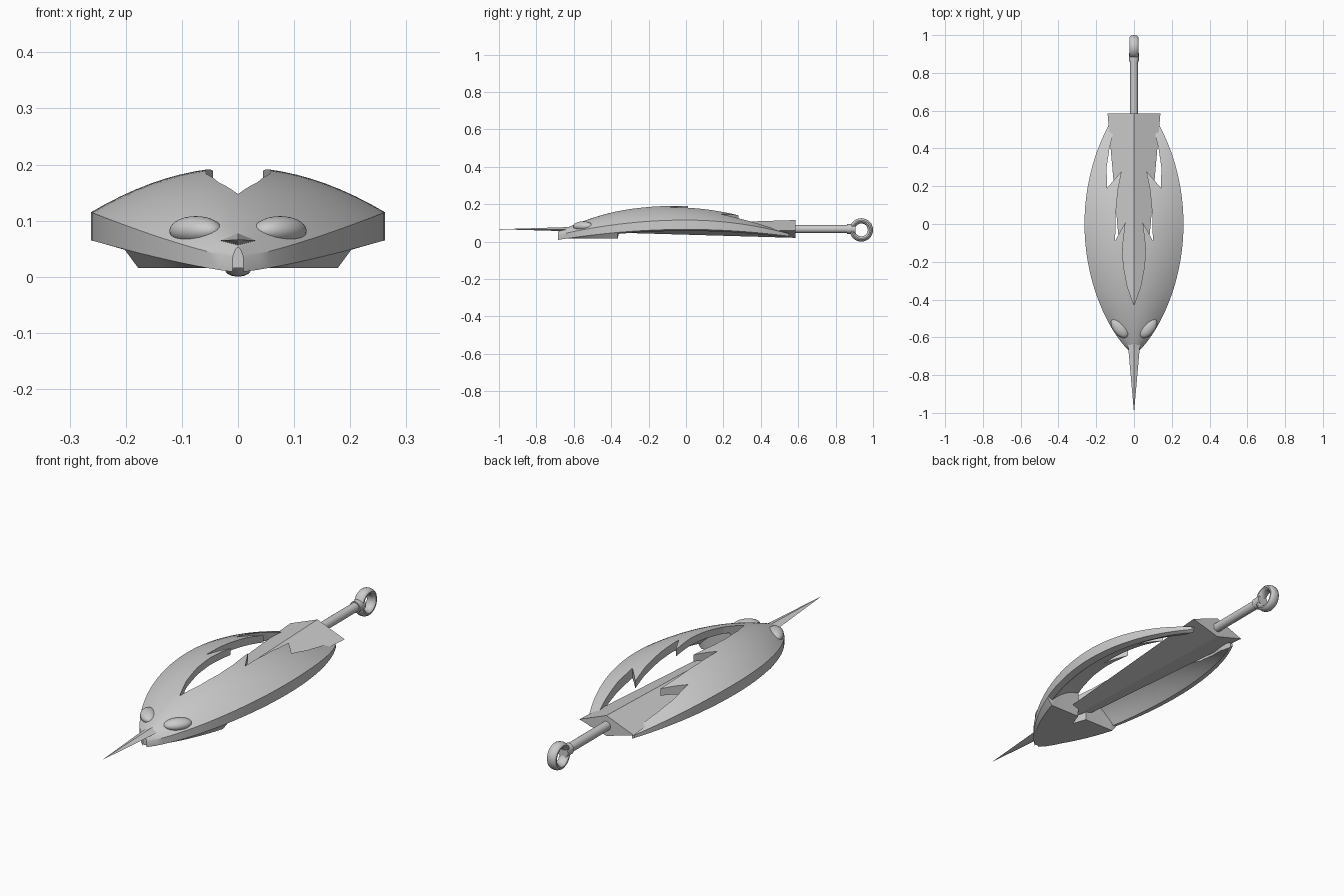
import bpy, bmesh, math
from mathutils import Matrix

cube = bpy.data.objects.get("Cube")
if cube:
    bpy.data.objects.remove(cube)

steel = bpy.data.materials.new("steel grey")
steel.use_nodes = True
GREY = (0.6, 0.6, 0.6, 1)
steel.diffuse_color = GREY
steel.node_tree.nodes["Principled BSDF"].inputs["Base Color"].default_value = GREY


def finish(bm, name, smooth=True):
    bmesh.ops.recalc_face_normals(bm, faces=bm.faces)
    mesh = bpy.data.meshes.new(name)
    bm.to_mesh(mesh)
    bm.free()
    ob = bpy.data.objects.new(name, mesh)
    bpy.context.collection.objects.link(ob)
    mesh.materials.append(steel)
    if smooth:
        shade(ob)
    return ob


def shade(ob):
    bpy.ops.object.select_all(action='DESELECT')
    ob.select_set(True)
    bpy.context.view_layer.objects.active = ob
    bpy.ops.object.shade_smooth_by_angle(angle=math.radians(30))


def loft(bm, rings):
    """Skin a list of equal closed rings and cap both ends."""
    loops = [[bm.verts.new(p) for p in ring] for ring in rings]
    n = len(loops[0])
    for a, b in zip(loops, loops[1:]):
        for i in range(n):
            j = (i + 1) % n
            bm.faces.new((a[i], a[j], b[j], b[i]))
    bm.faces.new(loops[0])
    bm.faces.new(loops[-1])


# Shell: domed cross-sections, solid at the head and hollow behind it
HEAD_END = -0.365


def section(y, head):
    w = 0.262 * max(1 - (y / 0.69) ** 2, 0.01) ** 0.785
    crease = 0.115 - (0.17 if y < 0 else 0.24) * y * y
    top = max(0.195 - 0.39 * (y + 0.08) ** 2, crease + 0.008)
    rim = 0.065 - 0.12 * y * y
    low = 0.016 if head else rim - 0.008
    inner = low if head else max(top - 0.03, low)
    rim = min(rim, crease - 0.005)
    steps = [i / 10 for i in range(-10, 11)]
    ring = [(w * t, y, top + (crease - top) * t * t) for t in steps]
    ring.append((w, y, rim))
    ring += [(-0.88 * w * t, y, inner + (low - inner) * t * t) for t in steps]
    ring.append((-w, y, rim))
    return ring


bm = bmesh.new()
head = [(-0.685 + (HEAD_END + 0.685) * i / 14, True) for i in range(15)]
body = [(HEAD_END + 0.005 + 0.91 * i / 36, False) for i in range(37)]
loft(bm, [section(y, h) for y, h in head + body])
shell = finish(bm, "shell", False)

# Barbed central slot
edge = [(0.035, -0.33), (0.056, -0.22), (0.06, -0.12), (0.045, 0.01),
        (0.1, -0.09), (0.097, 0.05), (0.085, 0.18), (0.065, 0.28),
        (0.143, 0.19), (0.145, 0.3), (0.13, 0.4), (0.11, 0.48), (0.1, 0.7)]
outline = [(0, -0.43)] + edge + [(-x, y) for x, y in reversed(edge)]
bm = bmesh.new()
loft(bm, [[(x, y, z) for x, y in outline] for z in (-0.1, 0.3)])
cutter = finish(bm, "slot_cutter", False)
cutter.hide_render = True
cutter.hide_set(True)
cut = shell.modifiers.new("slot", 'BOOLEAN')
cut.operation = 'DIFFERENCE'
cut.solver = 'EXACT'
cut.object = cutter
bpy.context.view_layer.objects.active = shell
bpy.ops.object.modifier_apply(modifier="slot")
bpy.data.objects.remove(cutter)
shade(shell)

# Blade: long four-sided spike
bm = bmesh.new()
back = [bm.verts.new((x, 0.585, z)) for x, z in
        ((0, 0.115), (0.14, 0.06), (0, 0.02), (-0.14, 0.06))]
tip = bm.verts.new((0, -1, 0.066))
for i in range(4):
    bm.faces.new((back[i], back[(i + 1) % 4], tip))
bm.faces.new(back)
finish(bm, "blade", False)

# Eyes
for side, name in ((1, "left_eye"), (-1, "right_eye")):
    bm = bmesh.new()
    place = (Matrix.Translation((side * 0.075, -0.55, 0.082))
             @ Matrix.Rotation(side * math.radians(-38), 4, 'Z')
             @ Matrix.Diagonal((0.036, 0.062, 0.026, 1)))
    bmesh.ops.create_uvsphere(bm, u_segments=24, v_segments=14, radius=1, matrix=place)
    finish(bm, name)

# Handle and collar
for name, radius, start, end in (("handle", 0.021, 0.56, 0.9), ("collar", 0.026, 0.86, 0.905)):
    bm = bmesh.new()
    place = (Matrix.Translation((0, (start + end) / 2, 0.067))
             @ Matrix.Rotation(math.pi / 2, 4, 'X'))
    bmesh.ops.create_cone(bm, cap_ends=True, segments=24, radius1=radius,
                          radius2=radius, depth=end - start, matrix=place)
    finish(bm, name)

# Pommel ring
bm = bmesh.new()
rings = []
for i in range(32):
    a = 2 * math.pi * i / 32
    ring = []
    for j in range(14):
        b = 2 * math.pi * j / 14
        r = 0.0485 + 0.014 * math.cos(b)
        ring.append(bm.verts.new((0.024 * math.sin(b), 0.9375 + r * math.cos(a),
                                  0.0625 + r * math.sin(a))))
    rings.append(ring)
for i in range(32):
    a, b = rings[i], rings[(i + 1) % 32]
    for j in range(14):
        k = (j + 1) % 14
        bm.faces.new((a[j], a[k], b[k], b[j]))
finish(bm, "pommel_ring")
